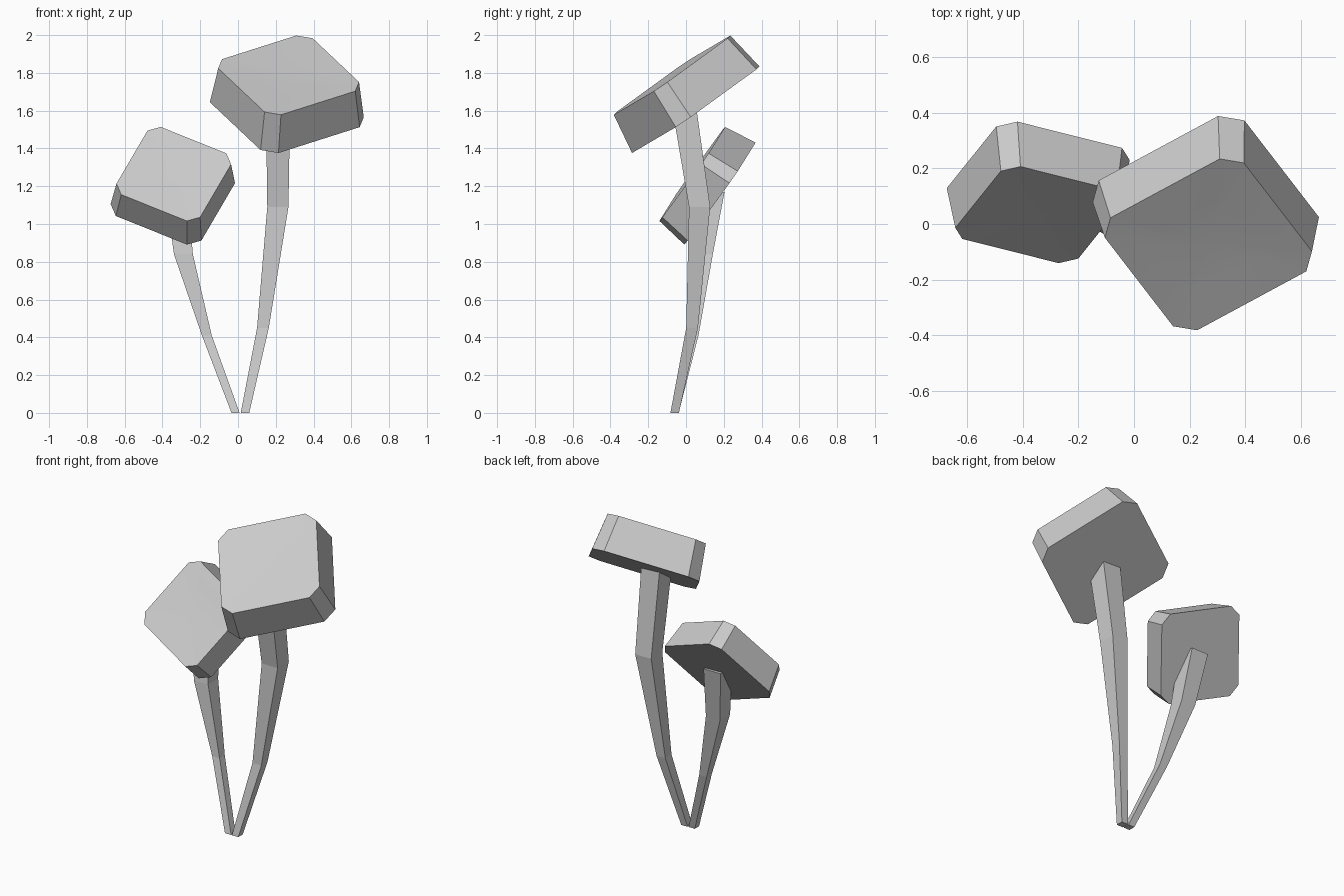
import bpy, bmesh
from mathutils import Vector

if "Cube" in bpy.data.objects:
    bpy.data.objects.remove(bpy.data.objects["Cube"])


def finish(name, bm):
    bmesh.ops.recalc_face_normals(bm, faces=bm.faces)
    mesh = bpy.data.meshes.new(name)
    bm.to_mesh(mesh)
    bm.free()
    obj = bpy.data.objects.new(name, mesh)
    bpy.context.collection.objects.link(obj)
    return obj


def bridge(bm, a, b):
    n = len(a)
    return [bm.faces.new((a[i], a[(i + 1) % n], b[(i + 1) % n], b[i])) for i in range(n)]


def stem(name, rings):
    """Square tapered stalk; each ring is (x, y, z, width)."""
    bm = bmesh.new()
    loops = []
    for x, y, z, w in rings:
        h = w / 2
        loops.append([bm.verts.new((x + sx * h, y + sy * h, z))
                      for sx, sy in ((-1, -1), (1, -1), (1, 1), (-1, 1))])
    for a, b in zip(loops, loops[1:]):
        bridge(bm, a, b)
    bm.faces.new(loops[0])
    bm.faces.new(loops[-1])
    return finish(name, bm)


def cap(name, center, u, v, half, cut, depth, flare, dent):
    """Tilted square slab with cut corners, wider below, with a shallow dent on top."""
    c, u = Vector(center), Vector(u).normalized()
    n = u.cross(Vector(v)).normalized()
    v = n.cross(u)
    k = half - cut
    outline = [(half, -k), (half, k), (k, half), (-k, half),
               (-half, k), (-half, -k), (-k, -half), (k, -half)]
    bm = bmesh.new()

    def ring(scale, drop):
        return [bm.verts.new(c + (u * a + v * b) * scale - n * drop) for a, b in outline]

    top = ring(1, 0)
    bottom = ring(flare, depth)
    inner = ring(0.5, dent * 0.5)
    mid = bm.verts.new(c - n * dent)
    bridge(bm, bottom, top)
    bm.faces.new(bottom)
    soft = bridge(bm, top, inner)
    for i in range(8):
        soft.append(bm.faces.new((inner[i], inner[(i + 1) % 8], mid)))
    for f in soft:
        f.smooth = True
    for e in bm.edges:
        if not all(f in soft for f in e.link_faces):
            e.smooth = False
    return finish(name, bm)


# Tall mushroom
stem("tall_stem", [(0.037, -0.06, 0, 0.045), (0.132, 0.032, 0.45, 0.062),
                   (0.211, 0.072, 1.09, 0.112), (0.212, -0.01, 1.62, 0.128)])
cap("tall_cap", (0.268, -0.074, 1.788), (0.393, 0.212, 0.125), (-0.25, 0.316, 0.23),
    0.295, 0.063, 0.222, 1.093, 0.012)

# Short mushroom
stem("short_stem", [(-0.013, -0.06, 0, 0.043), (-0.165, 0.04, 0.41, 0.052),
                    (-0.289, 0.092, 0.84, 0.1), (-0.325, 0.145, 1.17, 0.118)])
cap("short_cap", (-0.34, 0.033, 1.265), (0.343, -0.086, -0.138), (0.16, 0.208, 0.286),
    0.245, 0.053, 0.18, 1.085, 0.009)
